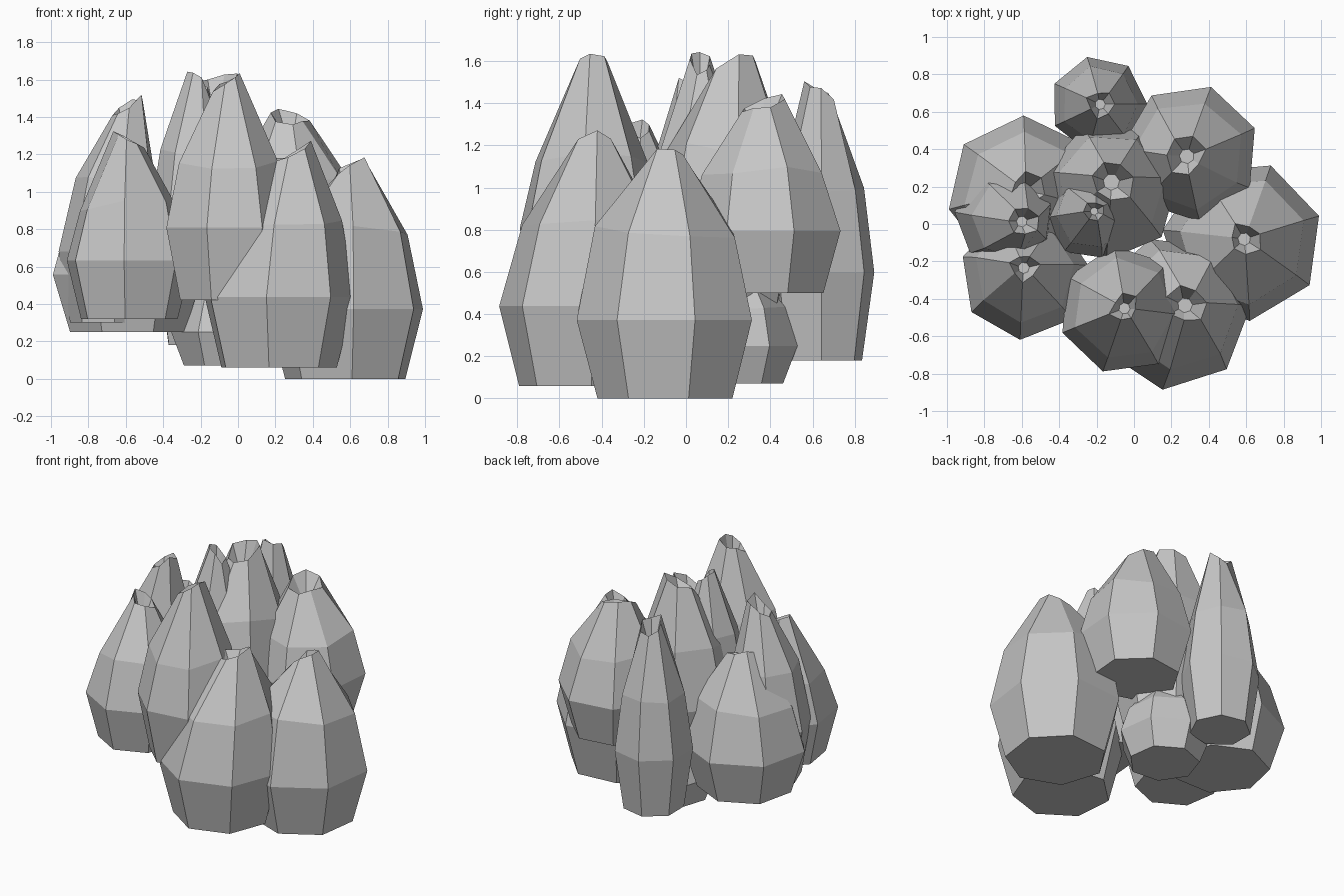
import bpy, bmesh, math, random

if "Cube" in bpy.data.objects:
    bpy.data.objects.remove(bpy.data.objects["Cube"])

random.seed(4)
SIDES = 7

grey = bpy.data.materials.new("shell_grey")
grey.diffuse_color = (0.57, 0.57, 0.57, 1)
grey.use_nodes = True
grey.node_tree.nodes["Principled BSDF"].inputs["Base Color"].default_value = grey.diffuse_color


def shell(name, centre, radius, phase, base, top, tip, peak, rim=0.22, shoulder=0.62):
    """Seven-sided bulb with a flat base and a ragged crater at the tip.
    tip = centre of the rim, peak = direction (degrees) of its highest point,
    shoulder = height fraction of the upper bend."""
    h = top - base
    # height fraction, radius fraction, lean towards the tip
    rows = [(0.0, 0.77, 0.0), (0.31, 1.0, 0.0), (shoulder, 0.79, 0.4),
            (1.0, rim, 1.0), (0.84, rim * 0.4, 0.9)]
    bm = bmesh.new()
    rings = []
    for k, (fz, fr, lean) in enumerate(rows):
        cx = centre[0] + (tip[0] - centre[0]) * lean
        cy = centre[1] + (tip[1] - centre[1]) * lean
        ring = []
        for i in range(SIDES):
            a = math.radians(phase) + math.tau * i / SIDES
            r, z = radius * fr, base + h * fz
            if k == 2:      # uneven shoulder
                r *= random.uniform(0.97, 1.03)
                z += h * random.uniform(-0.03, 0.03)
            elif k == 3:    # ragged, tilted rim
                r *= random.uniform(0.75, 1.2)
                drop = 0.5 - 0.5 * math.cos(a - math.radians(peak))
                z -= h * (0.08 * drop + random.uniform(0.0, 0.035))
            ring.append(bm.verts.new((cx + r * math.cos(a), cy + r * math.sin(a), z)))
        rings.append(ring)
    for lo, hi in zip(rings, rings[1:]):
        for i in range(SIDES):
            j = (i + 1) % SIDES
            bm.faces.new((lo[i], lo[j], hi[j], hi[i]))
    bm.faces.new(rings[0][::-1])
    bm.faces.new(rings[-1])
    bmesh.ops.recalc_face_normals(bm, faces=bm.faces)
    me = bpy.data.meshes.new(name)
    bm.to_mesh(me)
    bm.free()
    me.materials.append(grey)
    bpy.context.collection.objects.link(bpy.data.objects.new(name, me))


# front and right side
shell("front_shell", (0.21, -0.475), 0.415, 262, 0.06, 1.28, (0.28, -0.43), 0, 0.24, 0.65)
shell("right_shell", (0.58, -0.09), 0.43, 18, 0.00, 1.20, (0.59, -0.08), 0, 0.20, 0.66)
shell("tall_front_shell", (-0.06, -0.46), 0.345, 252, 0.42, 1.67, (-0.05, -0.45), 20, 0.22, 0.58)
# left side
shell("front_left_shell", (-0.585, -0.275), 0.345, 266, 0.32, 1.33, (-0.59, -0.23), 180, 0.22, 0.6)
shell("left_shell", (-0.59, 0.17), 0.41, 90, 0.25, 1.24, (-0.58, 0.18), 120)
shell("upper_left_shell", (-0.69, 0.04), 0.27, 175, 0.30, 1.53, (-0.59, 0.01), 0, 0.27)
# back
shell("back_right_shell", (0.30, 0.38), 0.37, 21, 0.50, 1.45, (0.28, 0.36), 120, 0.27)
shell("back_shell", (-0.19, 0.64), 0.26, 52, 0.18, 1.53, (-0.18, 0.64), 270, 0.27, 0.6)
# middle
shell("tall_middle_shell", (-0.13, 0.175), 0.37, 10, 0.42, 1.65, (-0.12, 0.23), 60, 0.30)
shell("inner_shell", (-0.24, 0.05), 0.24, 30, 0.45, 1.66, (-0.21, 0.07), 200)
shell("low_inner_shell", (-0.06, 0.23), 0.30, 85, 0.07, 0.65, (-0.04, 0.25), 40)
